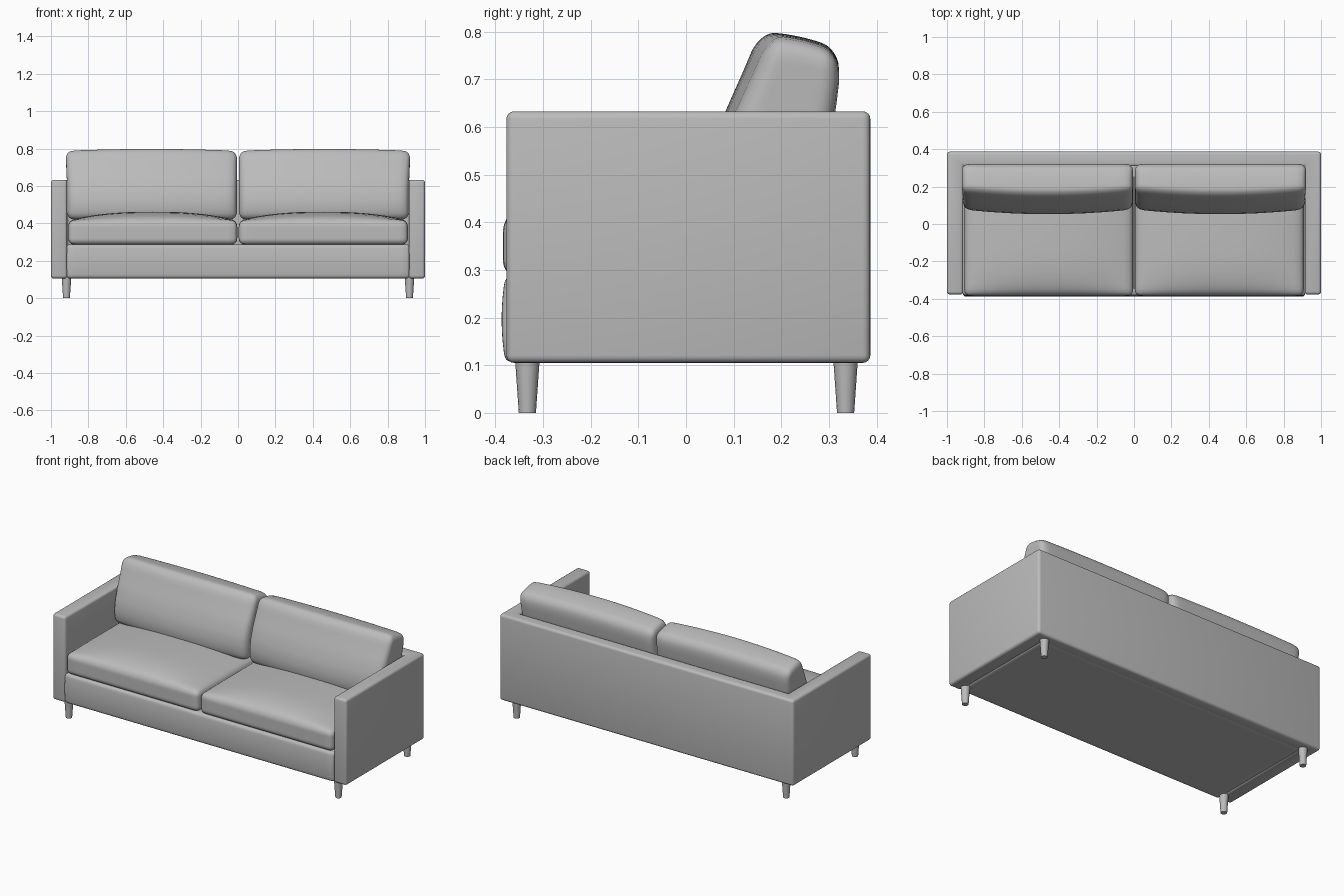
import bpy, bmesh, math
from mathutils import Vector

if "Cube" in bpy.data.objects:
    bpy.data.objects.remove(bpy.data.objects["Cube"])

grey = bpy.data.materials.new("grey fabric")
grey.diffuse_color = (0.5, 0.5, 0.5, 1)
grey.use_nodes = True
grey.node_tree.nodes["Principled BSDF"].inputs["Base Color"].default_value = grey.diffuse_color


def finish(name, bm, angle=40):
    bmesh.ops.recalc_face_normals(bm, faces=bm.faces[:])
    me = bpy.data.meshes.new(name)
    bm.to_mesh(me)
    bm.free()
    ob = bpy.data.objects.new(name, me)
    bpy.context.collection.objects.link(ob)
    me.materials.append(grey)
    bpy.ops.object.select_all(action='DESELECT')
    ob.select_set(True)
    bpy.context.view_layer.objects.active = ob
    bpy.ops.object.shade_smooth_by_angle(angle=math.radians(angle))
    return ob


def soft_box(name, lo, hi, r, warp):
    """Rounded box, dense near its edges; warp(point, unit coords) shapes it."""
    lo, hi = Vector(lo), Vector(hi)
    mid, half = (lo + hi) / 2, (hi - lo) / 2
    bm = bmesh.new()
    bmesh.ops.create_cube(bm, size=2)
    bmesh.ops.subdivide_edges(bm, edges=bm.edges[:], cuts=19, use_grid_fill=True)
    for v in bm.verts:
        s = Vector([math.sin(c * math.pi / 2) for c in v.co])
        p = Vector([s[i] * half[i] for i in range(3)])
        q = Vector([max(r - half[i], min(half[i] - r, p[i])) for i in range(3)])
        d = p - q
        if d.length > 1e-6:
            p = q + d.normalized() * r
        u = Vector([p[i] / half[i] for i in range(3)])
        v.co = warp(p + mid, u)
    return finish(name, bm, 60)


def curve(points, t):
    """Piecewise-linear lookup."""
    for (a, fa), (b, fb) in zip(points, points[1:]):
        if t <= b:
            return fa + (fb - fa) * max(0, (t - a) / (b - a))
    return points[-1][1]


# U-shaped frame: both arms and the back in one piece
bm = bmesh.new()
outline = [(-1, -.377), (-.913, -.377), (-.913, .31), (.913, .31),
           (.913, -.377), (1, -.377), (1, .387), (-1, .387)]
face = bm.faces.new([bm.verts.new((x, y, .105)) for x, y in outline])
ext = bmesh.ops.extrude_face_region(bm, geom=[face])
for v in ext['geom']:
    if isinstance(v, bmesh.types.BMVert):
        v.co.z = .633
bmesh.ops.bevel(bm, geom=bm.edges[:], offset=.016, segments=4, profile=.5,
                affect='EDGES', clamp_overlap=True)
finish("arm_and_back_frame", bm)


# Seat base with a softly bulging front
def base_warp(p, u):
    if u.y < 0:
        p.y -= .008 * (1 - u.z ** 2) * -u.y
    return p


soft_box("seat_base", (-.916, -.379, .106), (.916, .33, .287), .015, base_warp)


# Crowned seat cushions
def seat_warp(p, u):
    crown = (1 - abs(u.x) ** 2.5) * (1 - abs(u.y) ** 4)
    p.z += .047 * crown * (u.z + 1) / 2
    return p


# Leaning back cushions: front and back profiles as (z, y)
FRONT = [(.43, .085), (.50, .078), (.56, .085), (.63, .108), (.72, .15), (.80, .185)]
BACK = [(.43, .27), (.55, .298), (.64, .314), (.72, .322), (.80, .318)]


def back_warp(p, u):
    f = (u.y + 1) / 2
    y0, y1 = curve(FRONT, p.z), curve(BACK, p.z)
    bulge = .026 * (1 - u.x ** 2) * (1 - f)
    top = max(0, u.z)
    p.z += top * (.010 * (1 - u.x ** 2) - .035 * f * f)
    p.x += .008 * top * (1 if p.x > 0 else -1) * abs(p.x)
    p.y = y0 + (y1 - y0) * f - bulge
    return p


for side, s in (("left", -1), ("right", 1)):
    xs = sorted((s * .004, s * .908))
    soft_box(side + "_seat_cushion", (xs[0], -.384, .286), (xs[1], .29, .415), .032, seat_warp)
    xs = sorted((s * .006, s * .914))
    soft_box(side + "_back_cushion", (xs[0], -.1, .42), (xs[1], .1, .789), .04, back_warp)

    # Tapered round legs
    for end, y in (("front", -.333), ("back", .335)):
        bm = bmesh.new()
        bmesh.ops.create_cone(bm, cap_ends=True, segments=16, radius1=.018,
                              radius2=.026, depth=.115)
        bmesh.ops.translate(bm, verts=bm.verts[:], vec=(s * .917, y, .0575))
        finish(f"{side}_{end}_leg", bm)
